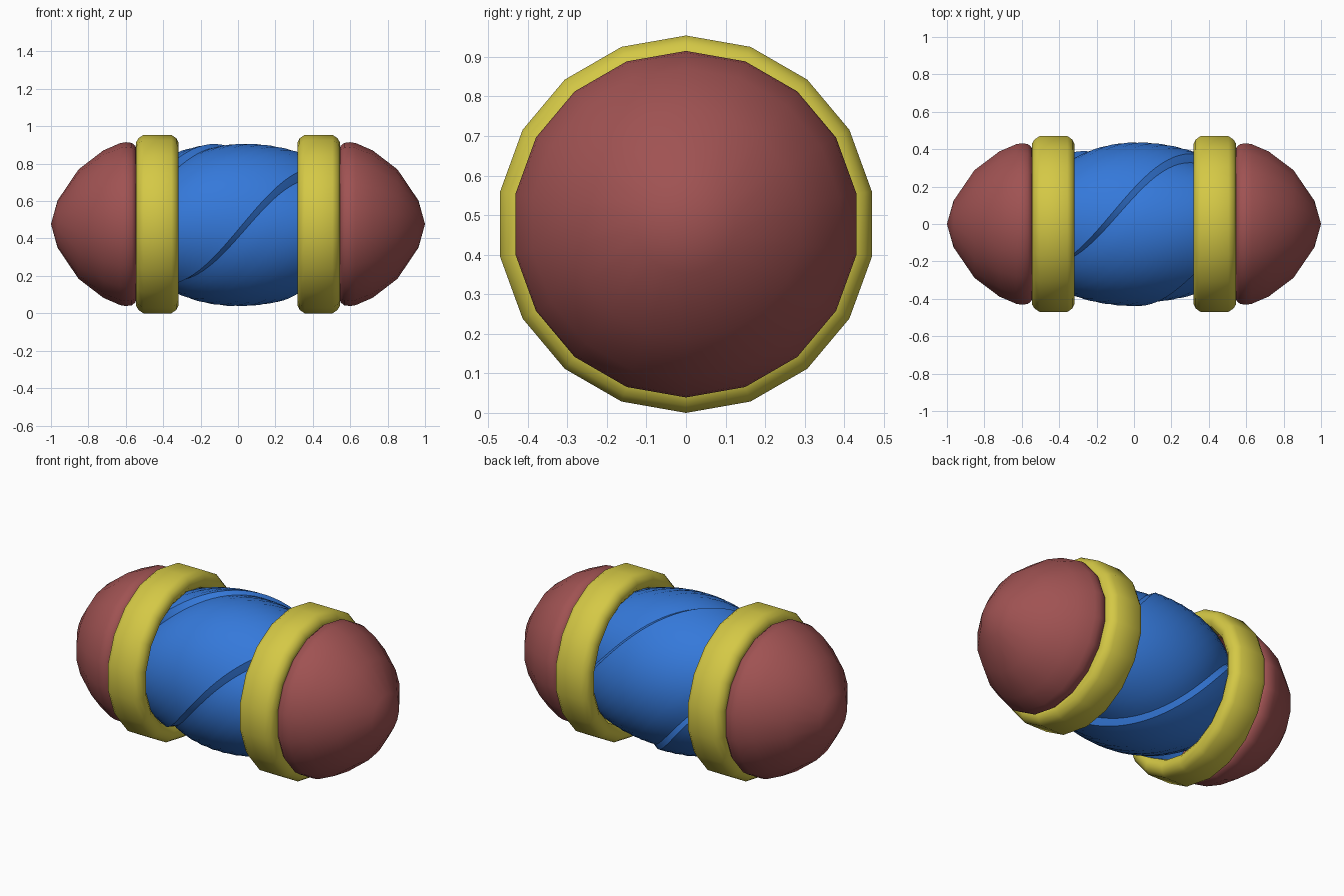
import bpy, bmesh, math

if "Cube" in bpy.data.objects:
    bpy.data.objects.remove(bpy.data.objects["Cube"])

CZ = 0.477  # height of the long axis


def material(name, rgb):
    m = bpy.data.materials.new(name)
    m.diffuse_color = (*rgb, 1)
    m.use_nodes = True
    m.node_tree.nodes["Principled BSDF"].inputs["Base Color"].default_value = m.diffuse_color
    return m


RED = material("dull red", (0.35, 0.085, 0.085))
YELLOW = material("yellow", (0.66, 0.58, 0.06))
BLUE = material("blue", (0.035, 0.19, 0.70))


def finish(bm, name, mat, angle):
    bmesh.ops.remove_doubles(bm, verts=bm.verts, dist=1e-5)
    bmesh.ops.recalc_face_normals(bm, faces=bm.faces)
    me = bpy.data.meshes.new(name)
    bm.to_mesh(me)
    bm.free()
    me.materials.append(mat)
    ob = bpy.data.objects.new(name, me)
    bpy.context.collection.objects.link(ob)
    bpy.ops.object.select_all(action='DESELECT')
    ob.select_set(True)
    bpy.context.view_layer.objects.active = ob
    bpy.ops.object.shade_smooth_by_angle(angle=math.radians(angle))
    return ob


def grid(rows, closed_rows):
    """Skin rings of points (each ring closed); optionally join last row to first."""
    bm = bmesh.new()
    vr = [[bm.verts.new(p) for p in row] for row in rows]
    n = len(rows[0])
    for i in range(len(vr) if closed_rows else len(vr) - 1):
        a, b = vr[i], vr[(i + 1) % len(vr)]
        for j in range(n):
            bm.faces.new((a[j], a[(j + 1) % n], b[(j + 1) % n], b[j]))
    return bm


def point(x, r, a):
    return (x, -r * math.cos(a), CZ + r * math.sin(a))


def lathe(profile, sign, closed):
    rows = [[point(sign * x, r, math.pi / 2 + math.tau * j / 18) for j in range(18)]
            for x, r in profile]
    return grid(rows, closed)


# Profiles along the long axis: (distance from centre, radius)
cap = [(0.44, 0.36), (0.545, 0.405), (0.548, 0.418), (0.568, 0.434), (0.60, 0.438),
       (0.63, 0.433), (0.72, 0.394), (0.853, 0.292), (0.965, 0.126), (1.0, 0.0)]
ring = [(0.335, 0.385), (0.318, 0.41), (0.318, 0.435), (0.33, 0.459), (0.356, 0.477),
        (0.505, 0.477), (0.532, 0.459), (0.546, 0.435), (0.546, 0.41), (0.53, 0.385)]

for side, sign in (("left", -1), ("right", 1)):
    finish(lathe(cap, sign, False), side + "_end_cap", RED, 50)
    finish(lathe(ring, sign, True), side + "_ring", YELLOW, 50)

# Twisted middle: three overlapping folds, each stepping down sharply at its crease
PER_FOLD = [0.0, 0.015, 0.05, 0.11, 0.2, 0.3, 0.4, 0.5, 0.6, 0.7, 0.8, 0.88, 0.95]


def fold_depth(t):
    if t < 0.05:
        return 1 - t / 0.05 * 0.95
    return 0.05 + 0.95 * max(0, (t - 0.35) / 0.65) ** 2


rows = []
for i in range(29):
    x = -0.42 + 0.84 * i / 28
    radius = 0.44 - 0.5 * x * x
    depth = 0.02 + 0.2 * x * x
    start = math.radians(-10 + 156 * x)
    rows.append([point(x, radius - depth * fold_depth(t), start + math.tau * (k + t) / 3)
                 for k in range(3) for t in PER_FOLD])
finish(grid(rows, False), "twisted_middle", BLUE, 35)
